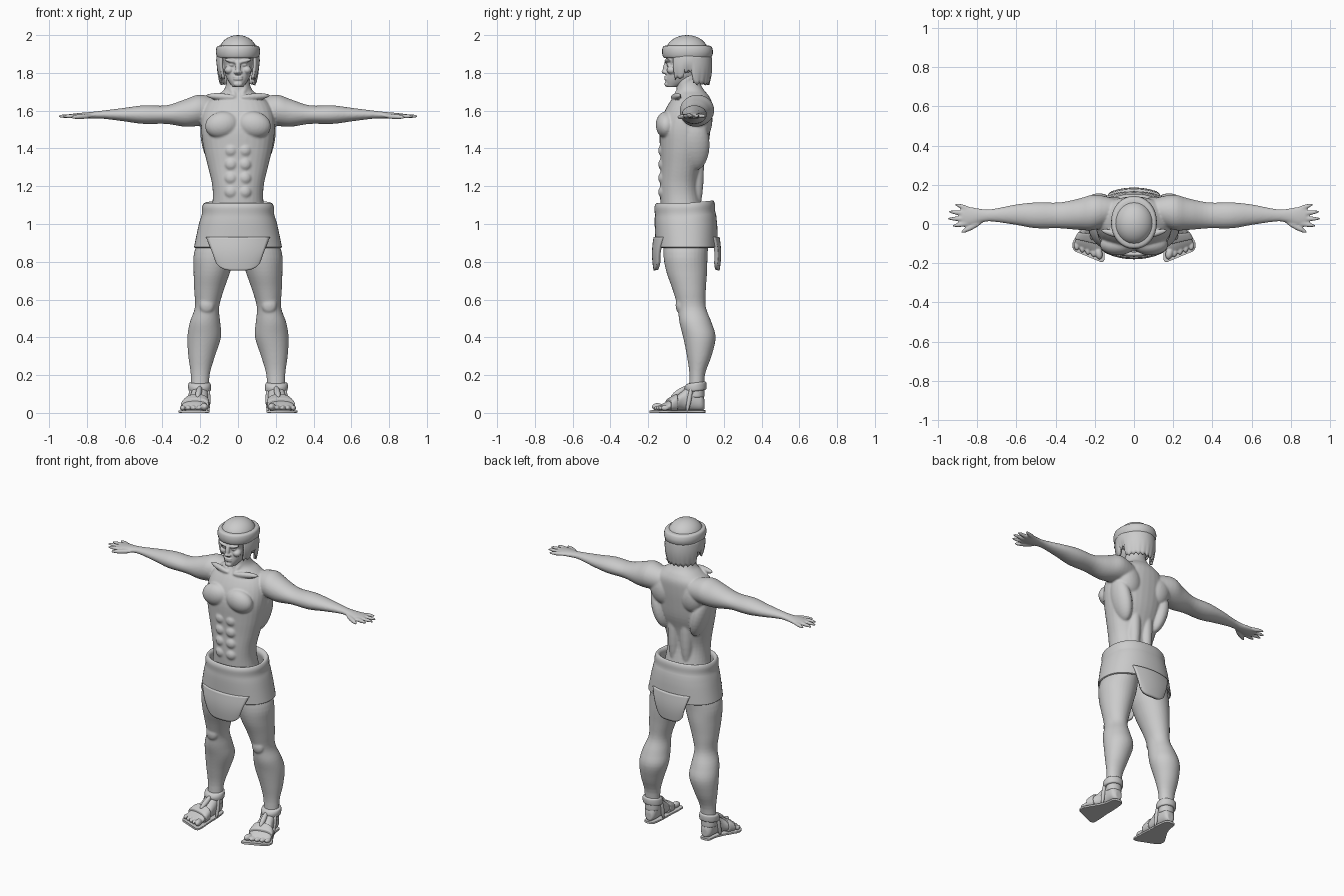
import bpy, bmesh, math
from mathutils import Matrix, Vector

old = bpy.data.objects.get("Cube")
if old:
    bpy.data.objects.remove(old, do_unlink=True)

clay = bpy.data.materials.new("clay grey")
clay.use_nodes = True
clay.diffuse_color = (0.6, 0.6, 0.6, 1)
clay.node_tree.nodes["Principled BSDF"].inputs["Base Color"].default_value = clay.diffuse_color


def blend(p, q, r, s, f):
    """Smooth curve between q and r."""
    return [b + 0.5 * f * (c - a + f * (2 * a - 5 * b + 4 * c - d + f * (3 * (b - c) + d - a)))
            for a, b, c, d in zip(p, q, r, s)]


def loft(bm, axis, rings, power=2, steps=4, sides=32, cap=True):
    """Skin rounded sections given as (position, low a, high a, low b, high b)."""
    last = len(rings) - 1
    fine = [blend(rings[max(i - 1, 0)], rings[i], rings[i + 1], rings[min(i + 2, last)], k / steps)
            for i in range(last) for k in range(steps)] + [rings[last]]
    loops = []
    for t, a_low, a_high, b_low, b_high in fine:
        loop = []
        for k in range(sides):
            angle = math.tau * k / sides
            c, s = math.cos(angle), math.sin(angle)
            a = (a_low + a_high) / 2 + (a_high - a_low) / 2 * math.copysign(abs(c) ** (2 / power), c)
            b = (b_low + b_high) / 2 + (b_high - b_low) / 2 * math.copysign(abs(s) ** (2 / power), s)
            place = {"x": (t, a, b), "y": (a, t, b), "z": (a, b, t)}[axis]
            loop.append(bm.verts.new(place))
        loops.append(loop)
    for low, high in zip(loops, loops[1:]):
        for k in range(sides):
            n = (k + 1) % sides
            bm.faces.new((low[k], low[n], high[n], high[k]))
    if cap:
        bm.faces.new(loops[0])
        bm.faces.new(loops[-1])


def ball(bm, center, radii, tilt=0):
    """Ellipsoid, tilted about the front-back axis."""
    matrix = Matrix.Translation(center) @ Matrix.Rotation(tilt, 4, "Y") @ Matrix.Diagonal((*radii, 1))
    bmesh.ops.create_uvsphere(bm, u_segments=24, v_segments=16, radius=1, matrix=matrix)


def finger(bm, start, end, radius):
    """Long ellipsoid between two points."""
    start, end = Vector(start), Vector(end)
    line = end - start
    matrix = (Matrix.Translation((start + end) / 2) @ line.to_track_quat("Z", "Y").to_matrix().to_4x4()
              @ Matrix.Diagonal((radius, radius, line.length / 2, 1)))
    bmesh.ops.create_uvsphere(bm, u_segments=16, v_segments=12, radius=1, matrix=matrix)


def mirror(bm):
    """Copy everything built so far to the other side."""
    copy = bmesh.ops.duplicate(bm, geom=bm.verts[:] + bm.edges[:] + bm.faces[:])["geom"]
    for v in copy:
        if isinstance(v, bmesh.types.BMVert):
            v.co.x = -v.co.x


def finish(name, bm, voxel=0, thick=0):
    bmesh.ops.recalc_face_normals(bm, faces=bm.faces)
    mesh = bpy.data.meshes.new(name)
    bm.to_mesh(mesh)
    bm.free()
    mesh.materials.append(clay)
    for p in mesh.polygons:
        p.use_smooth = True
    mesh.set_sharp_from_angle(angle=math.radians(50))
    obj = bpy.data.objects.new(name, mesh)
    bpy.context.collection.objects.link(obj)
    if thick:
        solid = obj.modifiers.new("thickness", "SOLIDIFY")
        solid.thickness, solid.offset = thick, 0
    if voxel:
        skin = obj.modifiers.new("skin", "REMESH")
        skin.mode, skin.voxel_size, skin.use_smooth_shade = "VOXEL", voxel, True
        relax = obj.modifiers.new("relax", "SMOOTH")
        relax.factor, relax.iterations = 0.5, 5
    return obj


# Body: arms, legs and paired muscles first, then the trunk
bm = bmesh.new()
loft(bm, "x", [(.1, .01, .13, 1.53, 1.66), (.2, -.03, .15, 1.52, 1.685), (.28, -.03, .13, 1.515, 1.66),
               (.38, -.022, .11, 1.53, 1.628), (.5, -.022, .11, 1.53, 1.628), (.6, -.005, .1, 1.543, 1.615),
               (.72, .012, .077, 1.558, 1.6), (.78, .008, .077, 1.558, 1.593),
               (.84, -.008, .088, 1.557, 1.588), (.88, 0, .083, 1.56, 1.583)])
for i, reach in enumerate((.93, .955, .95, .915)):
    finger(bm, (.82, .005 + .022 * i, 1.572), (reach, -.01 + .037 * i, 1.57), .012)
finger(bm, (.77, .015, 1.572), (.885, -.045, 1.565), .014)
loft(bm, "z", [(1, .01, .18, -.11, .13), (.85, .01, .232, -.12, .115), (.75, .04, .235, -.105, .112),
               (.65, .075, .232, -.07, .105), (.56, .1, .228, -.045, .105), (.48, .094, .255, -.035, .135),
               (.4, .09, .268, -.015, .157), (.3, .122, .263, .005, .135), (.2, .15, .25, .018, .1),
               (.08, .155, .25, .01, .098)])
ball(bm, (.165, -.03, .57), (.04, .025, .045))
ball(bm, (.085, -.105, 1.525), (.09, .055, .07), .2)
for row in range(4):
    ball(bm, (.036, -.118, 1.17 + .073 * row), (.036, .029, .036))
ball(bm, (.11, .085, 1.55), (.08, .055, .1), .3)
ball(bm, (.14, .05, 1.42), (.05, .075, .14), .25)
ball(bm, (.045, .05, 1.3), (.04, .045, .25))
finger(bm, (.015, -.075, 1.67), (.17, -.03, 1.68), .018)
finger(bm, (.012, -.07, 1.66), (.06, .02, 1.78), .016)
mirror(bm)
loft(bm, "z", [(.93, -.17, .17, -.12, .12), (1.1, -.137, .137, -.135, .085), (1.2, -.136, .136, -.138, .07),
               (1.3, -.158, .158, -.135, .085), (1.4, -.182, .182, -.138, .115), (1.5, -.195, .195, -.14, .13),
               (1.58, -.19, .19, -.12, .138), (1.64, -.165, .165, -.09, .138), (1.68, -.115, .115, -.06, .12),
               (1.71, -.075, .075, -.05, .095), (1.76, -.06, .06, -.05, .07), (1.82, -.06, .06, -.04, .07)], 2.2)
finish("body", bm, .006)

# Head: brow, eye, cheek and ear in pairs, then skull, nose, lips and chin
bm = bmesh.new()
ball(bm, (.036, -.097, 1.863), (.036, .017, .011), -.25)
ball(bm, (.033, -.09, 1.842), (.016, .013, .009))
ball(bm, (.047, -.075, 1.815), (.025, .028, .022))
ball(bm, (.08, .01, 1.835), (.012, .022, .035))
ball(bm, (.012, -.108, 1.803), (.011, .013, .009))
mirror(bm)
loft(bm, "z", [(1.725, -.028, .028, -.1, -.05), (1.755, -.05, .05, -.108, .03), (1.79, -.067, .067, -.104, .07),
               (1.84, -.076, .076, -.098, .1), (1.88, -.084, .084, -.106, .11), (1.93, -.09, .09, -.1, .11)], 2.3)
finger(bm, (0, -.098, 1.872), (0, -.116, 1.793), .014)
ball(bm, (0, -.117, 1.806), (.012, .013, .011))
for height in (1.779, 1.767):
    ball(bm, (0, -.106, height), (.026, .01, .006))
ball(bm, (0, -.102, 1.74), (.024, .012, .014))
finish("head", bm, .004)

# Hair crown, rolled headband and hanging hair
bm = bmesh.new()
ball(bm, (0, .005, 1.915), (.1, .112, .085))
finish("hair_crown", bm)

bm = bmesh.new()
loft(bm, "z", [(1.88, -.095, .095, -.105, .115), (1.882, -.11, .11, -.12, .134),
               (1.91, -.117, .117, -.127, .143), (1.938, -.112, .112, -.122, .136),
               (1.945, -.096, .096, -.105, .12)], 2.1)
finish("headband", bm)

bm = bmesh.new()
columns, rows = 72, 8
grid = []
for i in range(columns + 1):
    angle = math.radians(52 + 256 * i / columns)
    side = abs(math.degrees(angle) - 180)
    jag = .014 * abs(math.sin(i * .7))
    bottom = (1.765 if side > 100 else 1.80 if side > 75 else 1.735) + jag
    column = []
    for j in range(rows + 1):
        t = j / rows
        z = 1.895 + (bottom - 1.895) * t
        swell = 1 + .05 * math.sin(math.pi * t) - .1 * t * t
        column.append(bm.verts.new((.105 * swell * math.sin(angle), .01 - .118 * swell * math.cos(angle), z)))
    grid.append(column)
for left, right in zip(grid, grid[1:]):
    for j in range(rows):
        bm.faces.new((left[j], right[j], right[j + 1], left[j + 1]))
finish("hair_sides", bm, thick=.014)

# Wrapped kilt with a rolled rim, higher at the back
bm = bmesh.new()
loft(bm, "z", [(.878, -.233, .233, -.16, .168), (1, -.207, .207, -.166, .165), (1.05, -.192, .192, -.165, .155),
               (1.09, -.19, .19, -.167, .153), (1.11, -.178, .178, -.156, .142),
               (1.095, -.16, .16, -.143, .122), (1.05, -.165, .165, -.143, .125),
               (.89, -.218, .218, -.146, .15), (.878, -.233, .233, -.16, .168)], 2.3, sides=48, cap=False)
for v in bm.verts:
    if v.co.z > 1.02:
        v.co.z += .1 * max(v.co.y, 0)
finish("kilt", bm)


# Hanging flaps that follow the kilt's curve
def flap(name, front, width):
    bm = bmesh.new()
    bmesh.ops.create_grid(bm, x_segments=20, y_segments=16, size=1)
    for v in bm.verts:
        u, t = v.co.x, (1 - v.co.y) / 2
        x = u * width * (1 - .33 * t)
        depth = .162 * math.sqrt(1 - (x / .24) ** 2) + .008 * math.sin(math.pi * t)
        z = .93 - .175 * t * (1 - .22 * u ** 4)
        v.co = (x, front * depth + (.006 if front > 0 else 0), z)
    finish(name, bm, thick=.02)


flap("front_flap", -1, .165)
flap("back_flap", 1, .13)


# Feet and sandals
def splay(bm):
    """Slant the front so the big toe leads."""
    for v in bm.verts:
        if v.co.y < 0:
            v.co.y -= 2.2 * v.co.y * (v.co.x - .18)


bm = bmesh.new()
loft(bm, "y", [(.098, .18, .22, .02, .07), (.08, .165, .24, .012, .12), (.03, .158, .248, .012, .15),
               (-.02, .158, .26, .012, .115), (-.07, .16, .285, .012, .08), (-.12, .162, .3, .012, .055),
               (-.145, .165, .3, .012, .04)], 2.3)
for i in range(5):
    size = .02 if i == 0 else .014
    ball(bm, (.18 + .0285 * i, -.15, .012 + size), (size, .03, size))
splay(bm)
mirror(bm)
finish("feet", bm, .004)

bm = bmesh.new()
loft(bm, "y", [(.102, .185, .215, 0, .014), (.09, .168, .235, 0, .014), (.03, .158, .245, 0, .014),
               (-.06, .155, .285, 0, .014), (-.13, .15, .312, 0, .014), (-.175, .152, .312, 0, .014),
               (-.19, .17, .3, 0, .014)], 8)
splay(bm)
mirror(bm)
finish("sandal_soles", bm)

bm = bmesh.new()
loft(bm, "y", [(-.055, .158, .278, .005, .094), (-.06, .152, .287, .005, .098), (-.1, .153, .302, .005, .078),
               (-.105, .158, .3, .005, .07)], 2.6)
splay(bm)
loft(bm, "z", [(.115, .15, .255, .008, .1), (.12, .144, .262, -.004, .107), (.14, .143, .264, -.008, .109),
               (.155, .146, .262, 0, .107), (.16, .152, .255, .01, .1)])
for v in bm.verts:
    if v.co.z > .11:
        v.co.z += .12 * (v.co.y - .05)
finger(bm, (.2, .01, .14), (.215, -.08, .08), .016)
for x in (.158, .25):
    finger(bm, (x, .03, .14), (x, .005, .005), .012)
mirror(bm)
finish("sandal_straps", bm)
